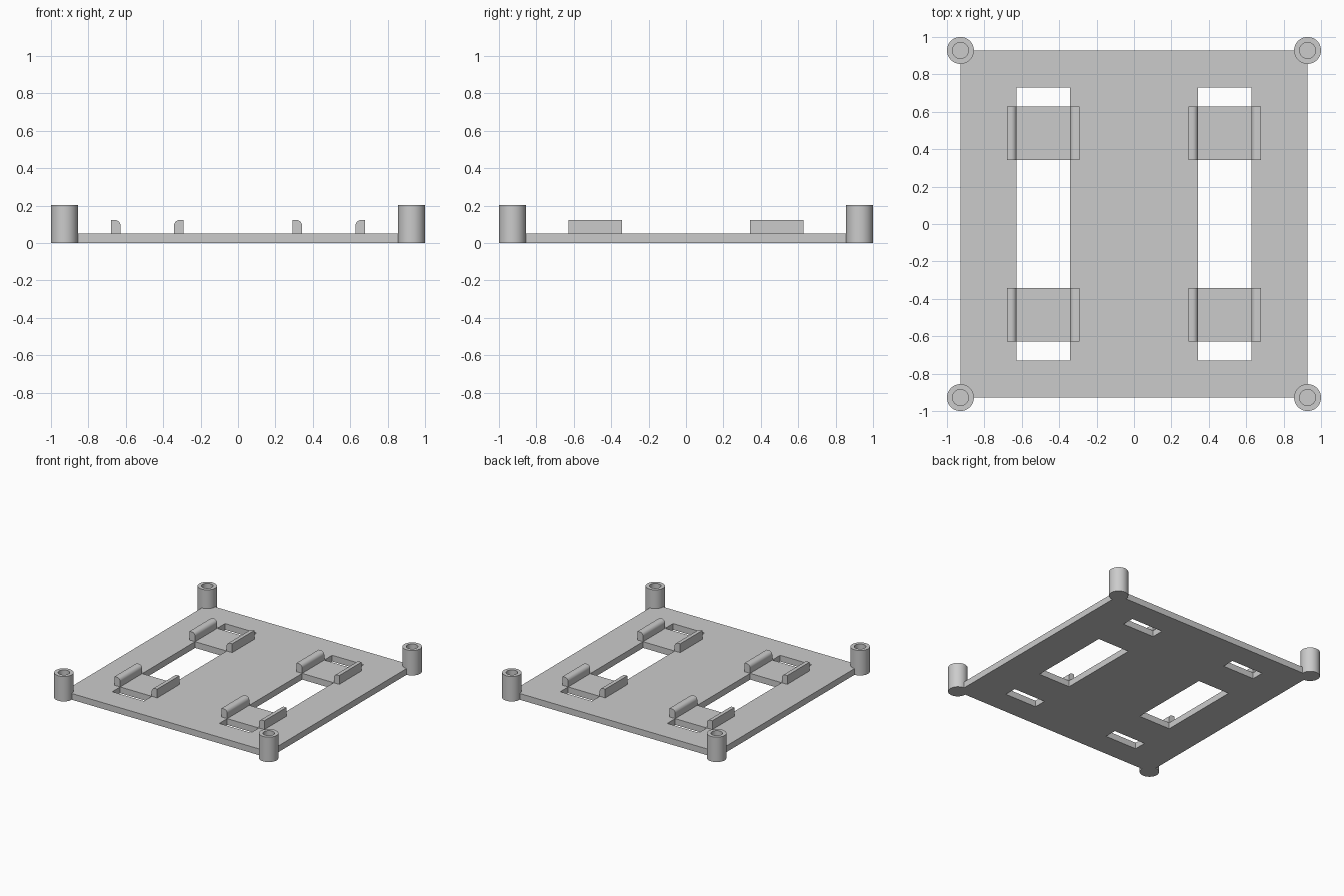
import bpy
import bmesh
from math import cos, sin, pi, radians

cube = bpy.data.objects.get("Cube")
if cube:
    bpy.data.objects.remove(cube, do_unlink=True)

grey = bpy.data.materials.new("plain_grey")
grey.use_nodes = True
colour = (0.6, 0.6, 0.6, 1)
grey.diffuse_color = colour
grey.node_tree.nodes["Principled BSDF"].inputs["Base Color"].default_value = colour

HALF = 0.928                      # half width of the plate
THICK = 0.051                     # plate thickness
SLOT_IN, SLOT_OUT = 0.342, 0.628  # slot sides
SLOT_END = 0.73
CLIP_IN, CLIP_OUT = 0.342, 0.628  # clip span along the slot
RAIL_W, RAIL_TOP, ROUND = 0.05, 0.123, 0.03


def finish(name, bm, smooth=False):
    bmesh.ops.remove_doubles(bm, verts=bm.verts, dist=1e-5)
    bmesh.ops.recalc_face_normals(bm, faces=bm.faces)
    mesh = bpy.data.meshes.new(name)
    bm.to_mesh(mesh)
    bm.free()
    mesh.materials.append(grey)
    obj = bpy.data.objects.new(name, mesh)
    bpy.context.collection.objects.link(obj)
    if smooth:
        bpy.ops.object.select_all(action='DESELECT')
        obj.select_set(True)
        bpy.context.view_layer.objects.active = obj
        bpy.ops.object.shade_smooth_by_angle(angle=radians(35))
    return obj


def extrude(bm, faces, vector):
    new = bmesh.ops.extrude_face_region(bm, geom=faces, use_keep_orig=True)["geom"]
    bmesh.ops.translate(bm, vec=vector,
                        verts=[g for g in new if isinstance(g, bmesh.types.BMVert)])


# Base plate: cells between the cut lines, leaving the slot openings empty
half_x = [SLOT_IN, SLOT_OUT, HALF]
half_y = [CLIP_IN, CLIP_OUT, SLOT_END, HALF]
xs = [-v for v in reversed(half_x)] + half_x
ys = [-v for v in reversed(half_y)] + half_y
bm = bmesh.new()
grid = [[bm.verts.new((x, y, 0)) for y in ys] for x in xs]
cells = []
for i in range(len(xs) - 1):
    for j in range(len(ys) - 1):
        cx = abs(xs[i] + xs[i + 1]) / 2
        cy = abs(ys[j] + ys[j + 1]) / 2
        in_slot = SLOT_IN < cx < SLOT_OUT and cy < SLOT_END
        on_bridge = CLIP_IN < cy < CLIP_OUT
        if on_bridge or not in_slot:
            cells.append(bm.faces.new((grid[i][j], grid[i + 1][j],
                                       grid[i + 1][j + 1], grid[i][j + 1])))
extrude(bm, cells, (0, 0, THICK))
finish("base_plate", bm)


# Clip rails: upright bars with the top edge facing the slot rounded off
def rail(name, edge, outward, y0):
    section = [(0, THICK)]
    for k in range(9):
        a = pi / 2 * k / 8
        section.append((ROUND * (1 - cos(a)), RAIL_TOP - ROUND * (1 - sin(a))))
    section += [(RAIL_W, RAIL_TOP), (RAIL_W, THICK)]
    bm = bmesh.new()
    face = bm.faces.new([bm.verts.new((edge + outward * u, y0, z)) for u, z in section])
    extrude(bm, [face], (0, CLIP_OUT - CLIP_IN, 0))
    finish(name, bm, True)


for side, sx in (("left", 1), ("right", -1)):
    for end, y0 in (("front", -CLIP_OUT), ("back", CLIP_IN)):
        rail(f"{end}_{side}_outer_rail", sx * SLOT_OUT, sx, y0)
        rail(f"{end}_{side}_inner_rail", sx * SLOT_IN, -sx, y0)


# Corner posts: a lathed profile with a blind hole in the top
def post(name, x, y):
    radius, bore, top = 0.072, 0.043, 0.204
    profile = [(0, 0), (radius, 0), (radius, top), (bore, top),
               (bore, THICK), (0, THICK)]
    bm = bmesh.new()
    verts = [bm.verts.new((r, 0, z)) for r, z in profile]
    edges = [bm.edges.new(pair) for pair in zip(verts, verts[1:])]
    bmesh.ops.spin(bm, geom=verts + edges, cent=(0, 0, 0), axis=(0, 0, 1),
                   angle=2 * pi, steps=48, use_merge=True)
    finish(name, bm, True).location = (x, y, 0)


for side, sx in (("left", 1), ("right", -1)):
    for end, sy in (("front", -1), ("back", 1)):
        post(f"{end}_{side}_post", sx * HALF, sy * HALF)
